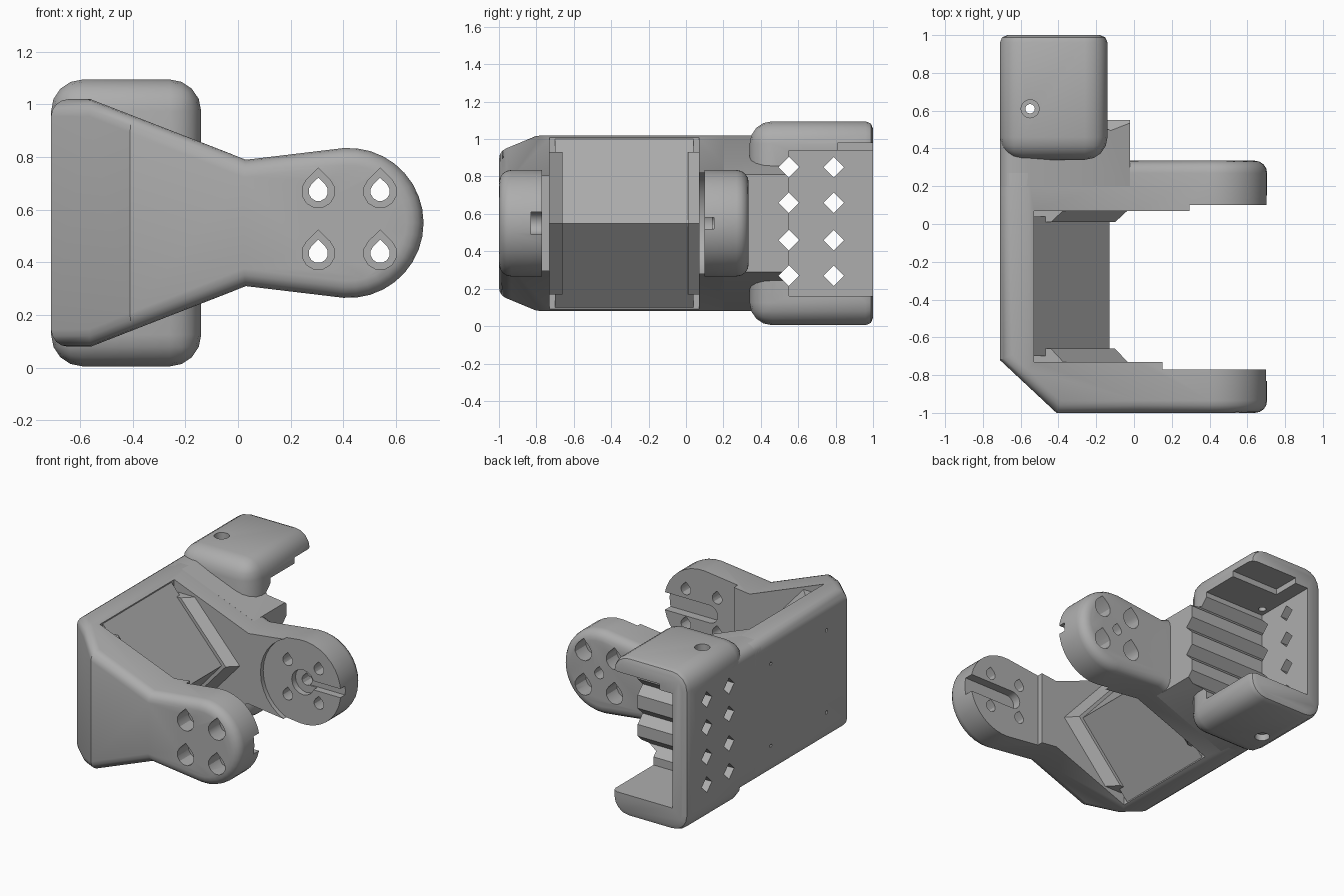
import bpy, bmesh, math
from mathutils import Vector

if "Cube" in bpy.data.objects:
    bpy.data.objects.remove(bpy.data.objects["Cube"], do_unlink=True)

gray = bpy.data.materials.new("matte gray")
gray.use_nodes = True
GRAY = (0.42, 0.42, 0.42, 1)
gray.diffuse_color = GRAY
gray.node_tree.nodes["Principled BSDF"].inputs["Base Color"].default_value = GRAY

MID = 0.55      # height of the symmetry plane
TIP = 0.42      # x of the arm end centre
AXES = {"x": lambda p, t: (t, p[0], p[1]),
        "y": lambda p, t: (p[0], t, p[1]),
        "z": lambda p, t: (p[0], p[1], t)}


def prism(axis, a, b, pts, pts_b=None):
    """Loft a flat outline along an axis from a to b."""
    bm = bmesh.new()
    put = AXES[axis]
    lo = [bm.verts.new(put(p, a)) for p in pts]
    hi = [bm.verts.new(put(p, b)) for p in (pts_b or pts)]
    bm.faces.new(lo)
    bm.faces.new(hi)
    n = len(lo)
    for i in range(n):
        j = (i + 1) % n
        bm.faces.new((lo[i], lo[j], hi[j], hi[i]))
    bmesh.ops.recalc_face_normals(bm, faces=bm.faces)
    return bm


def box(x, y, z):
    return prism("z", *z, [(x[0], y[0]), (x[1], y[0]), (x[1], y[1]), (x[0], y[1])])


def circle(cx, cy, r, n=16, start=0.0, sweep=math.tau):
    return [(cx + r * math.cos(start + sweep * i / n),
             cy + r * math.sin(start + sweep * i / n)) for i in range(n)]


def teardrop(cx, cz, r):
    pts = circle(cx, cz, r, 10, math.radians(135), math.radians(300))
    return [p for p in pts] + [(cx, cz + r * 1.4)]


def round_edges(bm, width, test, segments=4):
    bm.normal_update()
    edges = [e for e in bm.edges if test(e)]
    bmesh.ops.bevel(bm, geom=edges, offset=width, segments=segments, profile=0.5,
                    affect="EDGES", clamp_overlap=True)


def make(name, bm):
    mesh = bpy.data.meshes.new(name)
    bm.to_mesh(mesh)
    bm.free()
    mesh.materials.append(gray)
    ob = bpy.data.objects.new(name, mesh)
    bpy.context.scene.collection.objects.link(ob)
    return ob


def finish(ob, cutters=()):
    """Carve the part, bake the result and smooth the rounded edges."""
    tools = []
    for bm in cutters:
        tool = make("cutter", bm)
        tool.hide_render = True
        tools.append(tool)
        mod = ob.modifiers.new("cut", "BOOLEAN")
        mod.operation, mod.solver, mod.object = "DIFFERENCE", "EXACT", tool
    baked = bpy.data.meshes.new_from_object(
        ob.evaluated_get(bpy.context.evaluated_depsgraph_get()))
    ob.modifiers.clear()
    ob.data = baked
    for tool in tools:
        bpy.data.objects.remove(tool, do_unlink=True)
    bpy.ops.object.select_all(action="DESELECT")
    ob.select_set(True)
    bpy.context.view_layer.objects.active = ob
    bpy.ops.object.shade_smooth_by_angle(angle=math.radians(30))


def mirrored(upper):
    """Close an outline by reflecting it across the middle height."""
    return upper + [(x, 2 * MID - z) for x, z in reversed(upper)]


# Forked frame: tapered side outline with a round end and chamfered corner
end = circle(TIP, MID, 0.285, 18, math.radians(94), math.radians(-188))
end.append((end[0][0], 2 * MID - end[0][1]))
taper = [(-0.71, 1.02), (-0.56, 1.02), (0.03, 0.79)]
outline = taper + end + [(x, 2 * MID - z) for x, z in reversed(taper)]
frame = prism("y", -1, 0.335, outline)
cut = bmesh.ops.bisect_plane(frame, geom=frame.verts[:] + frame.edges[:] + frame.faces[:],
                             plane_co=Vector((-0.71, -0.72, 0)),
                             plane_no=Vector((-0.28, -0.30, 0)), clear_outer=True)
rim = [g for g in cut["geom_cut"] if isinstance(g, bmesh.types.BMEdge)]
bmesh.ops.holes_fill(frame, edges=rim)
bmesh.ops.recalc_face_normals(frame, faces=frame.faces)
round_edges(frame, 0.065, lambda e: e.calc_face_angle(0) > math.radians(50))

cutters = [box((-0.53, 0.9), (-0.73, 0.07), (-0.1, 1.2)),
           box((0.15, 0.9), (-0.77, -0.7), (-0.1, 1.2)),
           prism("y", 0.0, 0.1, circle(TIP, MID, 0.3, 32))]
# Keyed slots on the inner arm faces
slot = circle(0.36, MID, 0.06, 10, math.pi / 2, math.pi) + [(0.36, 0.49), (0.9, 0.49), (0.9, 0.61)]
cutters.append(prism("y", -0.83, -0.7, slot))
cutters.append(box((TIP, 0.9), (0.0, 0.15), (0.52, 0.58)))
cutters.append(prism("y", 0.0, 0.14, circle(TIP, MID, 0.085)))
cutters.append(prism("y", 0.0, 0.5, teardrop(TIP, MID, 0.035)))
# Counterbored bolt holes
for x in (0.305, 0.54):
    for z in (0.435, 0.67):
        cutters.append(prism("y", -1.2, 0.6, teardrop(x, z, 0.037)))
        cutters.append(prism("y", -1.2, -0.88, teardrop(x, z, 0.063)))
        cutters.append(prism("y", 0.22, 0.6, teardrop(x, z, 0.063)))
# Small pilot holes in the rear wall
for y in (-0.5, 0.1):
    for z in (0.27, 0.83):
        cutters.append(prism("x", -0.8, -0.65, circle(y, z, 0.012, 8)))
finish(make("forked_frame", frame), cutters)

# Ridge between the arms
finish(make("inner_ridge", prism("y", -0.7, 0.04, mirrored(
    [(-0.6, 1.0), (-0.53, 1.0), (-0.13, MID)]))))

# Chevron pads stepping from the ridge to each arm
def chevron(tip):
    return [(-0.6, 0.93), (tip - 0.34, 0.93), (tip, MID), (tip - 0.34, 0.17), (-0.6, 0.17)]


for name, y_in, y_out in (("front_chevron", -0.66, -0.735), ("back_chevron", 0.01, 0.075)):
    finish(make(name, prism("y", y_in, y_out, chevron(-0.1), chevron(-0.03))))

# Diamond bars that pierce the holder wall and groove the seat
def diamonds():
    d = 0.055
    return [prism("x", -0.9, 0.2, [(y - d, z), (y, z - d), (y + d, z), (y, z + d)])
            for y in (0.55, 0.79) for z in (0.27, 0.46, 0.66, 0.85)]


# Grooved seat behind the back arm
seat = prism("y", 0.2, 0.55, mirrored([(-0.71, 1.02), (-0.56, 1.02), (-0.02, 0.81)]))
round_edges(seat, 0.065, lambda e: all(v.co.x < -0.7 and abs(v.co.z - MID) > 0.4 for v in e.verts)
            and abs(e.verts[0].co.y - e.verts[1].co.y) > 0.1)
finish(make("grooved_seat", seat), diamonds())

# Holder shell: rounded block opened towards the side and back
shell = box((-0.71, -0.14), (0.34, 1.0), (0.005, 1.095))
round_edges(shell, 0.12, lambda e: any(v.co.y < 0.9 for v in e.verts))
round_edges(shell, 0.04, lambda e: all(v.co.y > 0.99 for v in e.verts), 2)
cutters = diamonds()
cutters.append(box((-0.6, 0.2), (0.55, 1.2), (0.16, 0.94)))
cutters.append(box((-0.5, 0.2), (0.81, 1.2), (0.9, 0.98)))
cutters.append(prism("z", -0.1, 1.2, circle(-0.55, 0.61, 0.025)))
for lo, hi in ((-0.1, 0.05), (1.05, 1.2)):
    cutters.append(prism("z", lo, hi, circle(-0.55, 0.61, 0.048)))
finish(make("holder_shell", shell), cutters)
